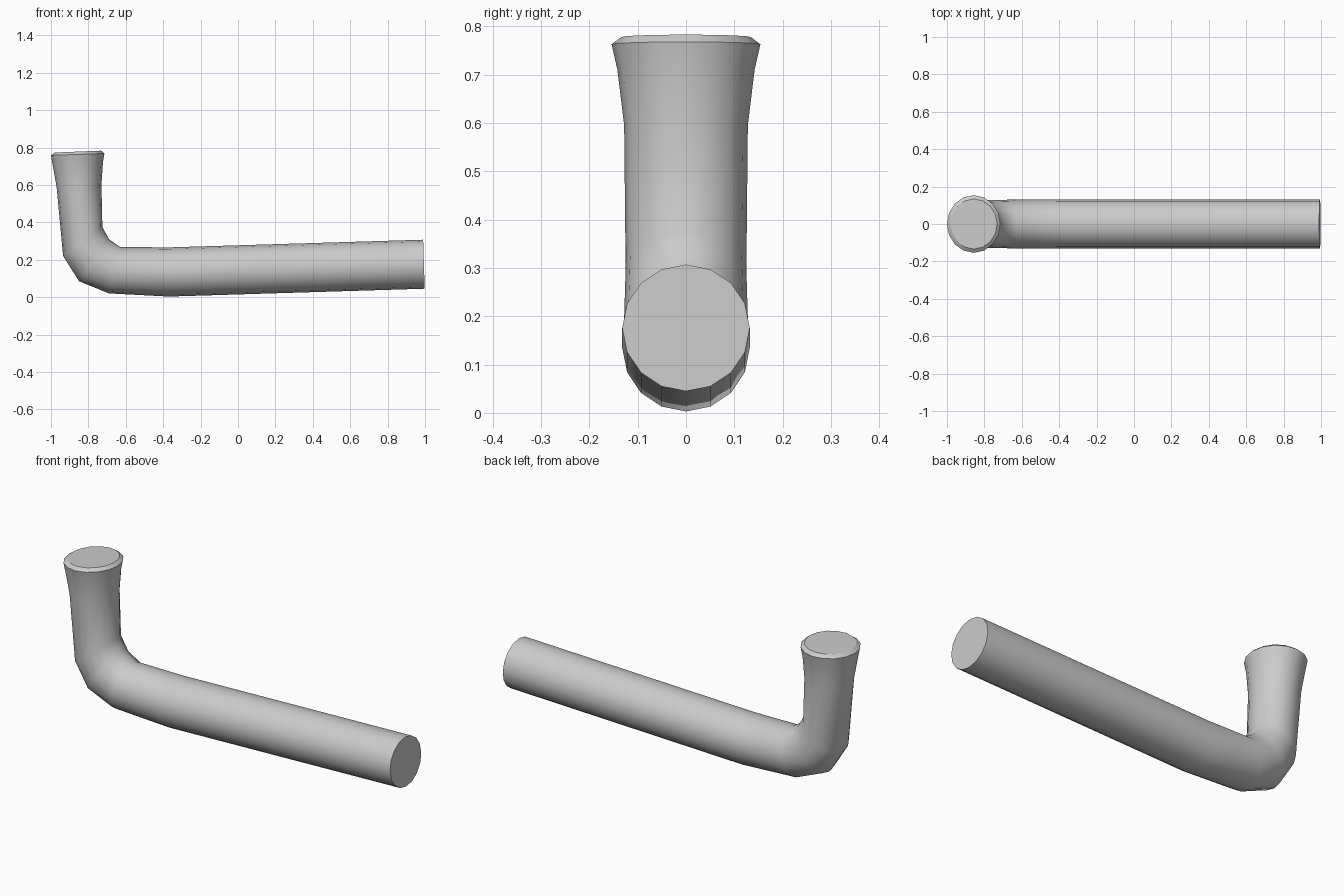
import bpy, bmesh
from math import sin, cos, pi
from mathutils import Vector

if "Cube" in bpy.data.objects:
    bpy.data.objects.remove(bpy.data.objects["Cube"])

SIDES = 16

# Rings along the bent pipe: outer x,z / inner x,z / half width in y
RINGS = [
    (0.998, 0.045, 0.990, 0.307, 0.132),   # flat end of the long arm
    (-0.37, 0.003, -0.37, 0.266, 0.132),
    (-0.69, 0.020, -0.63, 0.268, 0.130),   # elbow
    (-0.85, 0.085, -0.69, 0.310, 0.128),
    (-0.935, 0.22, -0.725, 0.375, 0.125),
    (-0.970, 0.59, -0.730, 0.600, 0.128),  # short upright arm
    (-0.990, 0.70, -0.722, 0.720, 0.142),
    (-1.000, 0.758, -0.714, 0.768, 0.154), # flared lip
    (-0.980, 0.773, -0.732, 0.783, 0.134), # cap rim
]


def add_ring(bm, ox, oz, ix, iz, half):
    outer, inner = Vector((ox, 0, oz)), Vector((ix, 0, iz))
    mid, arm = (outer + inner) / 2, (inner - outer) / 2
    return [bm.verts.new(mid + arm * cos(2 * pi * i / SIDES)
                         + Vector((0, half * sin(2 * pi * i / SIDES), 0)))
            for i in range(SIDES)]


# Bent pipe
bm = bmesh.new()
rings = [add_ring(bm, *r) for r in RINGS]
for a, b in zip(rings, rings[1:]):
    for i in range(SIDES):
        j = (i + 1) % SIDES
        bm.faces.new((a[i], a[j], b[j], b[i]))

# End caps
bm.faces.new(rings[0])
bm.faces.new(rings[-1])
bmesh.ops.recalc_face_normals(bm, faces=bm.faces)

mesh = bpy.data.meshes.new("bent_pipe")
bm.to_mesh(mesh)
bm.free()
pipe = bpy.data.objects.new("bent_pipe", mesh)
bpy.context.collection.objects.link(pipe)
bpy.context.view_layer.objects.active = pipe
pipe.select_set(True)
bpy.ops.object.shade_smooth_by_angle(angle=0.6)
